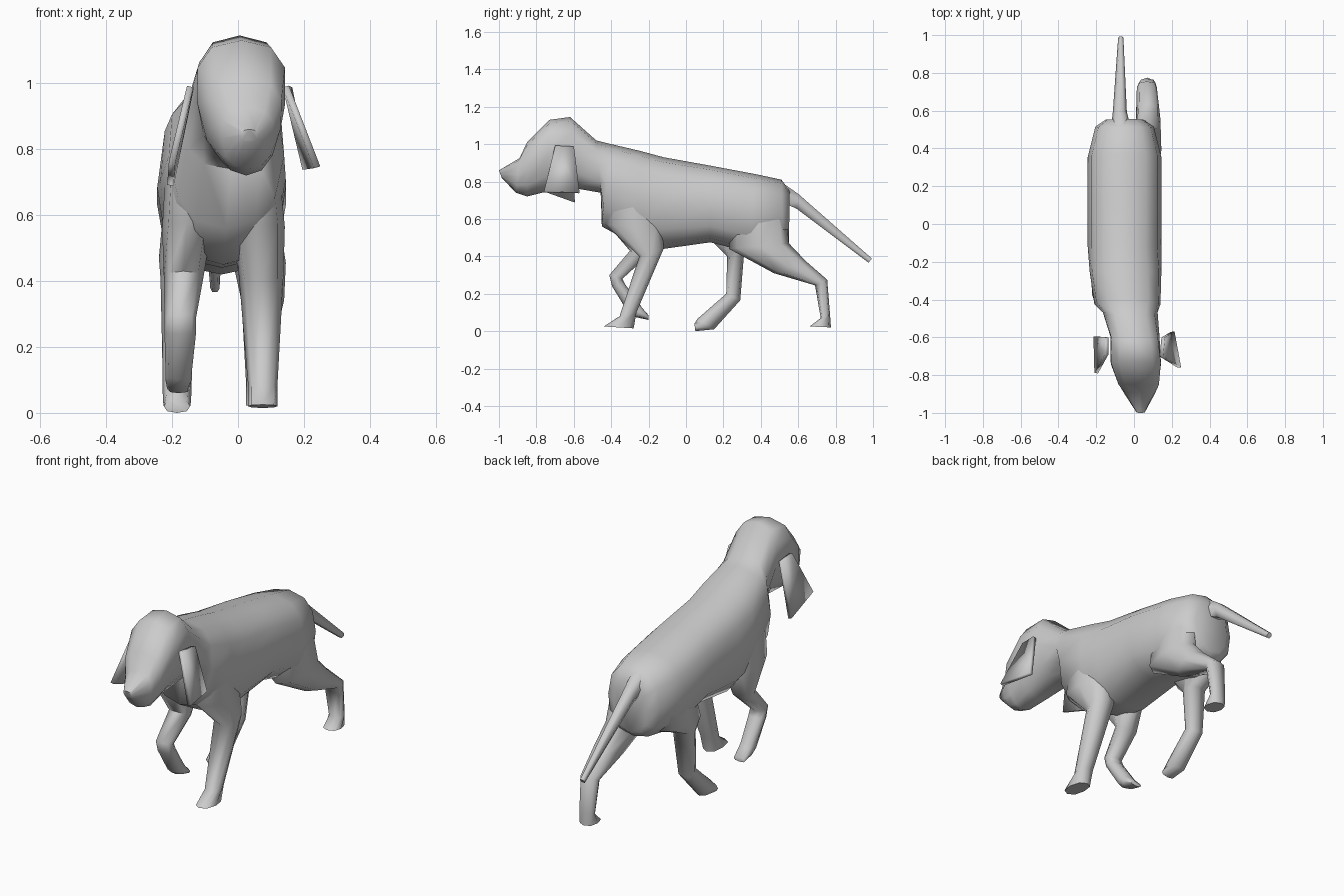
import bpy, bmesh, math
from mathutils import Vector


def finish(name, bm, angle=70):
    bmesh.ops.recalc_face_normals(bm, faces=bm.faces)
    mesh = bpy.data.meshes.new(name)
    bm.to_mesh(mesh)
    bm.free()
    ob = bpy.data.objects.new(name, mesh)
    bpy.context.collection.objects.link(ob)
    bpy.ops.object.select_all(action='DESELECT')
    ob.select_set(True)
    bpy.context.view_layer.objects.active = ob
    bpy.ops.object.shade_smooth_by_angle(angle=math.radians(angle))
    return ob


def loft(name, sections, sides=8, power=0.85):
    """Skin rings; each is (edge A y, z, edge B y, z, centre x, half width),
    with an optional taper that narrows the ring towards edge B."""
    bm = bmesh.new()
    rings = []
    for ay, az, by, bz, x, w, *taper in sections:
        a, b = Vector((x, ay, az)), Vector((x, by, bz))
        c, v, u = (a + b) / 2, (a - b) / 2, Vector((w, 0, 0))
        ring = []
        for i in range(sides):
            t = 2 * math.pi * i / sides
            ct, st = round(math.cos(t), 6), round(math.sin(t), 6)
            ct = math.copysign(abs(ct) ** power, ct)
            st = math.copysign(abs(st) ** power, st)
            ct *= 1 + (taper[0] * st if taper else 0)
            ring.append(bm.verts.new(c + u * ct + v * st))
        rings.append(ring)
    for r, s in zip(rings, rings[1:]):
        for i in range(sides):
            j = (i + 1) % sides
            bm.faces.new((r[i], r[j], s[j], s[i]))
    bm.faces.new(rings[0])
    bm.faces.new(rings[-1])
    return finish(name, bm)


def ear(name, corners):
    bm = bmesh.new()
    bm.faces.new([bm.verts.new(c) for c in corners])
    ob = finish(name, bm, 30)
    mod = ob.modifiers.new("thickness", 'SOLIDIFY')
    mod.thickness = 0.02
    mod.offset = 0


# head and torso, from nose to rump
loft("body", [
    (-1.00, 0.86, -0.985, 0.82, 0.035, 0.025),
    (-0.89, 0.925, -0.91, 0.74, 0.03, 0.08, 0.1),
    (-0.85, 1.01, -0.85, 0.72, 0.025, 0.105, 0.25),
    (-0.73, 1.13, -0.75, 0.745, 0.01, 0.133, 0.2),
    (-0.62, 1.145, -0.57, 0.76, 0.005, 0.13, 0.1),
    (-0.48, 1.02, -0.455, 0.74, -0.02, 0.145),
    (-0.40, 1.0, -0.45, 0.56, -0.035, 0.175, 0.1),
    (-0.25, 0.965, -0.25, 0.45, -0.045, 0.19, 0.08),
    (-0.12, 0.93, -0.12, 0.44, -0.05, 0.195),
    (0.13, 0.885, 0.13, 0.475, -0.05, 0.195),
    (0.37, 0.84, 0.34, 0.42, -0.05, 0.195),
    (0.51, 0.81, 0.52, 0.44, -0.05, 0.155),
    (0.555, 0.75, 0.55, 0.47, -0.05, 0.10)], sides=12, power=0.8)

# tail
loft("tail", [
    (0.50, 0.81, 0.54, 0.67, -0.07, 0.05),
    (0.60, 0.74, 0.59, 0.65, -0.075, 0.037),
    (0.995, 0.39, 0.975, 0.365, -0.07, 0.014)], sides=6)

# ears
ear("right_ear", [(0.145, -0.70, 0.99), (0.155, -0.60, 0.985),
                  (0.205, -0.57, 0.74), (0.24, -0.76, 0.745)])
ear("left_ear", [(-0.145, -0.69, 0.99), (-0.145, -0.60, 0.98),
                 (-0.205, -0.595, 0.69), (-0.20, -0.79, 0.76)])

# legs, from shoulder or hip to paw
loft("right_front_leg", [
    (-0.42, 0.80, -0.17, 0.78, 0.04, 0.08),
    (-0.43, 0.57, -0.12, 0.56, 0.06, 0.082),
    (-0.25, 0.40, -0.12, 0.44, 0.07, 0.068),
    (-0.355, 0.08, -0.265, 0.10, 0.075, 0.045),
    (-0.44, 0.025, -0.28, 0.015, 0.075, 0.045)])
loft("left_front_leg", [
    (-0.42, 0.84, -0.17, 0.80, -0.14, 0.075),
    (-0.43, 0.58, -0.14, 0.54, -0.155, 0.075),
    (-0.30, 0.43, -0.22, 0.39, -0.165, 0.06),
    (-0.41, 0.30, -0.34, 0.28, -0.175, 0.048),
    (-0.395, 0.24, -0.325, 0.25, -0.175, 0.048),
    (-0.31, 0.10, -0.25, 0.15, -0.18, 0.04),
    (-0.27, 0.075, -0.235, 0.125, -0.18, 0.04),
    (-0.20, 0.06, -0.20, 0.085, -0.18, 0.035)])
loft("right_hind_leg", [
    (0.24, 0.68, 0.53, 0.70, 0.03, 0.08),
    (0.23, 0.44, 0.55, 0.47, 0.065, 0.08),
    (0.47, 0.31, 0.64, 0.375, 0.075, 0.065),
    (0.69, 0.245, 0.755, 0.275, 0.068, 0.053),
    (0.72, 0.07, 0.77, 0.09, 0.07, 0.045),
    (0.66, 0.025, 0.775, 0.02, 0.07, 0.045)])
loft("left_hind_leg", [
    (0.20, 0.68, 0.50, 0.70, -0.14, 0.08),
    (0.15, 0.47, 0.46, 0.47, -0.165, 0.075),
    (0.22, 0.40, 0.31, 0.41, -0.175, 0.06),
    (0.215, 0.20, 0.29, 0.165, -0.185, 0.045),
    (0.06, 0.065, 0.15, 0.01, -0.185, 0.043),
    (0.045, 0.04, 0.05, 0.0, -0.185, 0.04)])
